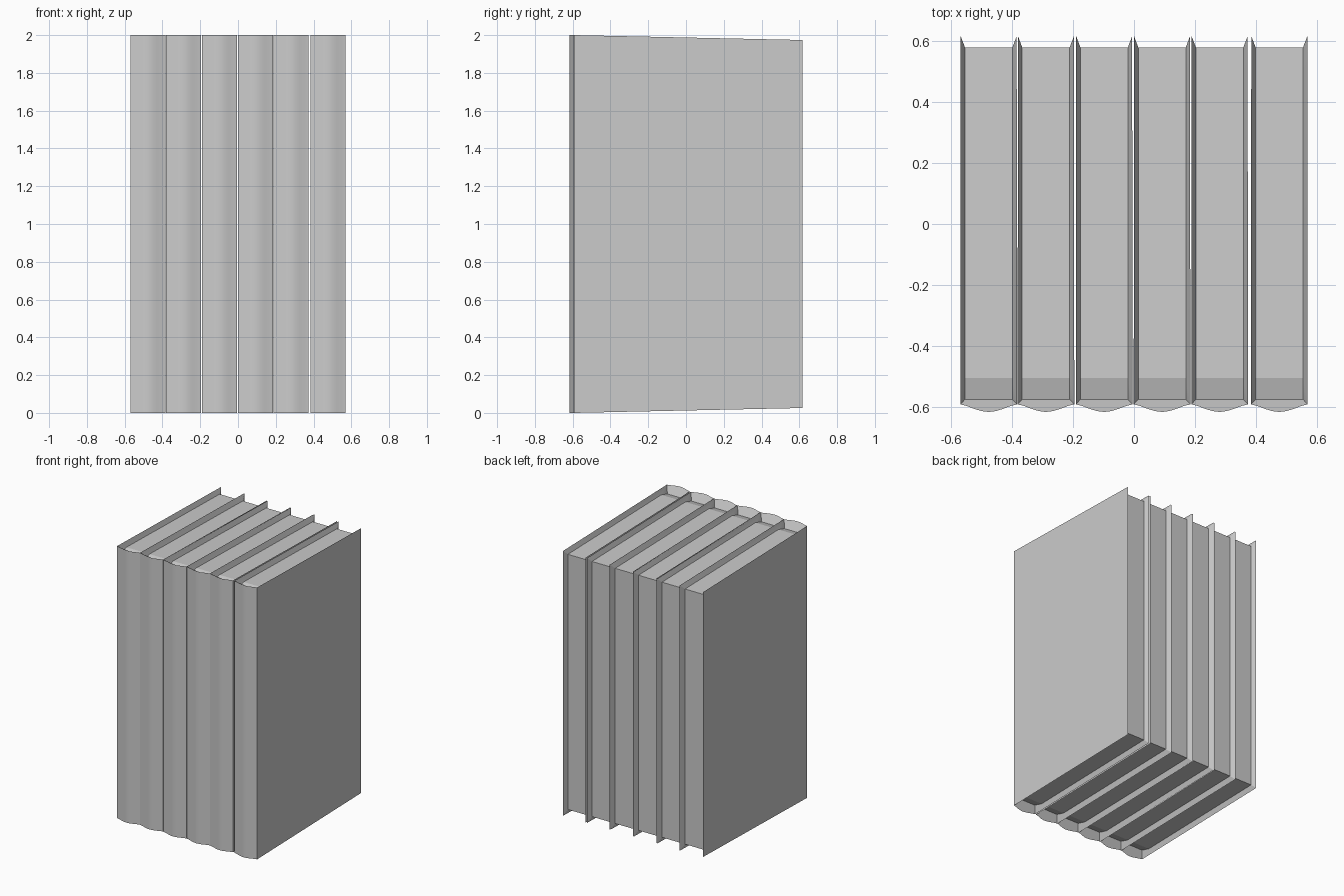
import bpy, bmesh

if "Cube" in bpy.data.objects:
    bpy.data.objects.remove(bpy.data.objects["Cube"])

HALF = 0.093          # half thickness of a book
INSET = 0.078         # half thickness of the page block
FRONT, BACK = -0.592, 0.617
RIM = 0.036           # how far covers stand proud of the pages
# spine cross-section, left half (x as fraction of HALF, y)
SPINE = [(-1, FRONT), (-0.78, -0.597), (-0.5, -0.607), (-0.25, -0.614), (0, -0.617)]


def cover_z(y):
    """Height of the cover's sloping top edge."""
    return 2.0 - 0.026 * max(0, (y - FRONT) / (BACK - FRONT))


def make_book(name, cx):
    bm = bmesh.new()
    profile = SPINE + [(-x, y) for x, y in reversed(SPINE[:-1])]
    page_rows = [(-0.576, RIM + 0.022), (-0.505, RIM), (0.58, RIM)]
    ends = []
    for flip in (False, True):
        def v(x, y, z):
            return bm.verts.new((cx + x, y, 2 - z if flip else z))
        arc = [v(x * HALF, y, 2.0) for x, y in profile]
        tip = [v(s * (HALF - 0.001), BACK, cover_z(BACK)) for s in (-1, 1)]
        pages = [[v(s * INSET, y, cover_z(y) - d) for y, d in page_rows] for s in (-1, 1)]
        # top of spine and of page block
        bm.faces.new(arc + [pages[1][0], pages[0][0]])
        for i in range(2):
            bm.faces.new((pages[0][i], pages[1][i], pages[1][i + 1], pages[0][i + 1]))
        # sloping cover rims
        for s, corner in ((0, arc[0]), (1, arc[-1])):
            p = pages[s]
            bm.faces.new((corner, p[0], p[1]))
            bm.faces.new((corner, p[1], p[2], tip[s]))
        # outline running round the book, used for the upright walls
        ends.append(arc + [tip[1], pages[1][2], pages[0][2], tip[0]])
    # upright walls: spine, covers, back rims and page fore-edge
    a, b = ends
    n = len(a)
    for i in range(n):
        j = (i + 1) % n
        bm.faces.new((a[i], a[j], b[j], b[i]))
    bmesh.ops.recalc_face_normals(bm, faces=bm.faces)
    mesh = bpy.data.meshes.new(name)
    bm.to_mesh(mesh)
    bm.free()
    ob = bpy.data.objects.new(name, mesh)
    bpy.context.collection.objects.link(ob)
    bpy.ops.object.select_all(action='DESELECT')
    ob.select_set(True)
    bpy.context.view_layer.objects.active = ob
    bpy.ops.object.shade_smooth_by_angle(angle=0.3)


# row of six books
for i, x in enumerate((-0.477, -0.289, -0.098, 0.092, 0.281, 0.477)):
    make_book(f"book_{i + 1}", x)
